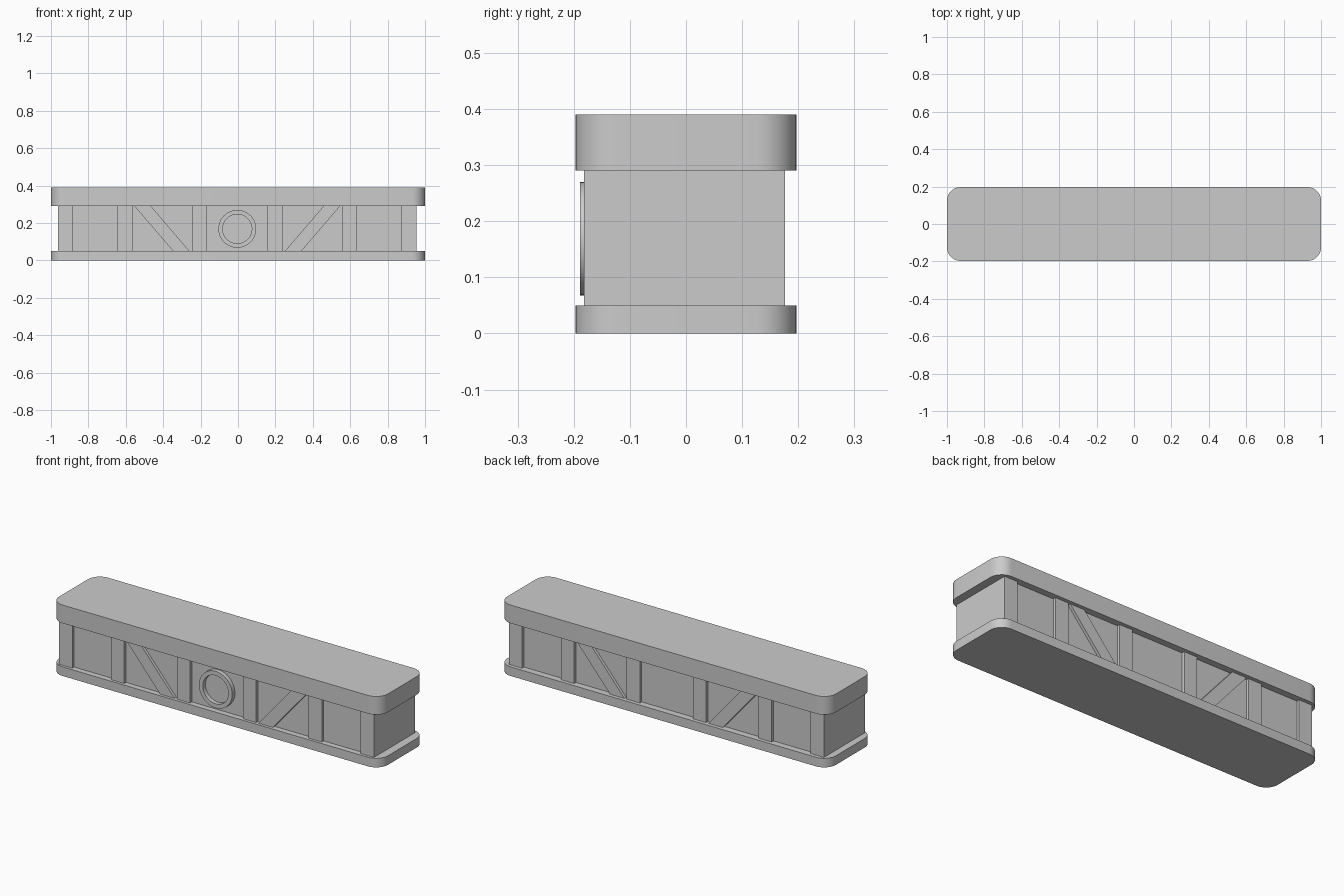
import bpy, bmesh, math

if "Cube" in bpy.data.objects:
    bpy.data.objects.remove(bpy.data.objects["Cube"])

CX, CY = -0.004, -0.0025      # centre of the recessed body
Z0, Z1 = 0.05, 0.29           # body bottom and top
HALF = 0.179                  # half depth at the post faces
PANEL = 0.163                 # half depth at the recessed panels


def finish(bm, name, smooth=False):
    bmesh.ops.recalc_face_normals(bm, faces=bm.faces)
    mesh = bpy.data.meshes.new(name)
    bm.to_mesh(mesh)
    bm.free()
    obj = bpy.data.objects.new(name, mesh)
    bpy.context.collection.objects.link(obj)
    if smooth:
        bpy.ops.object.select_all(action='DESELECT')
        obj.select_set(True)
        bpy.context.view_layer.objects.active = obj
        bpy.ops.object.shade_smooth_by_angle(angle=math.radians(30))
    return obj


def prism(name, profile, offset, smooth=False):
    """Extrude a flat outline of 3D points along an offset vector."""
    bm = bmesh.new()
    face = bm.faces.new([bm.verts.new(p) for p in profile])
    ext = bmesh.ops.extrude_face_region(bm, geom=[face], use_keep_orig=True)
    verts = [v for v in ext['geom'] if isinstance(v, bmesh.types.BMVert)]
    bmesh.ops.translate(bm, verts=verts, vec=offset)
    return finish(bm, name, smooth)


def box(name, x0, x1, y0, y1, z0, z1):
    pts = [(x0, y0, z0), (x1, y0, z0), (x1, y1, z0), (x0, y1, z0)]
    return prism(name, pts, (0, 0, z1 - z0))


def slab(name, z0, z1, hx=1.0, hy=0.197, r=0.072, steps=10):
    pts = []
    for i, (sx, sy) in enumerate([(1, 1), (-1, 1), (-1, -1), (1, -1)]):
        for k in range(steps + 1):
            a = math.pi / 2 * (i + k / steps)
            pts.append((sx * (hx - r) + r * math.cos(a),
                        sy * (hy - r) + r * math.sin(a), z0))
    return prism(name, pts, (0, 0, z1 - z0), True)


# Rounded base and top slabs
slab("base_slab", 0.0, Z0)
slab("top_slab", Z1, 0.39)

# Recessed core wall
box("core_wall", CX - 0.9, CX + 0.9, CY - PANEL, CY + PANEL, Z0, Z1)

# Solid end blocks
for s, side in ((-1, "left"), (1, "right")):
    xs = sorted((CX + s * 0.877, CX + s * 0.958))
    box(f"end_block_{side}", *xs, CY - HALF, CY + HALF, Z0, Z1)

# Posts and diagonal braces on front and back
for f, face in ((-1, "front"), (1, "back")):
    y_in, y_out = CY + f * (PANEL - 0.005), CY + f * HALF
    for x in (-0.601, -0.201, 0.201, 0.601):
        box(f"{face}_post", CX + x - 0.04, CX + x + 0.04,
            min(y_in, y_out), max(y_in, y_out), Z0, Z1)
    for s in (-1, 1):
        outline = [(0.255, Z0), (0.343, Z0), (0.549, Z1), (0.461, Z1)]
        prism(f"{face}_brace", [(CX + s * x, y_in, z) for x, z in outline],
              (0, y_out - y_in, 0))

# Round ring on the front panel
SEG = 48
bm = bmesh.new()
section = [(0.101, CY - PANEL + 0.003), (0.101, -0.189),
           (0.078, -0.189), (0.078, CY - PANEL + 0.003)]
loops = []
for i in range(SEG):
    a = 2 * math.pi * i / SEG
    loops.append([bm.verts.new((CX + r * math.cos(a), y, 0.169 + r * math.sin(a)))
                  for r, y in section])
for i in range(SEG):
    a, b = loops[i], loops[(i + 1) % SEG]
    for k in range(4):
        n = (k + 1) % 4
        bm.faces.new((a[k], a[n], b[n], b[k]))
finish(bm, "front_ring", True)
